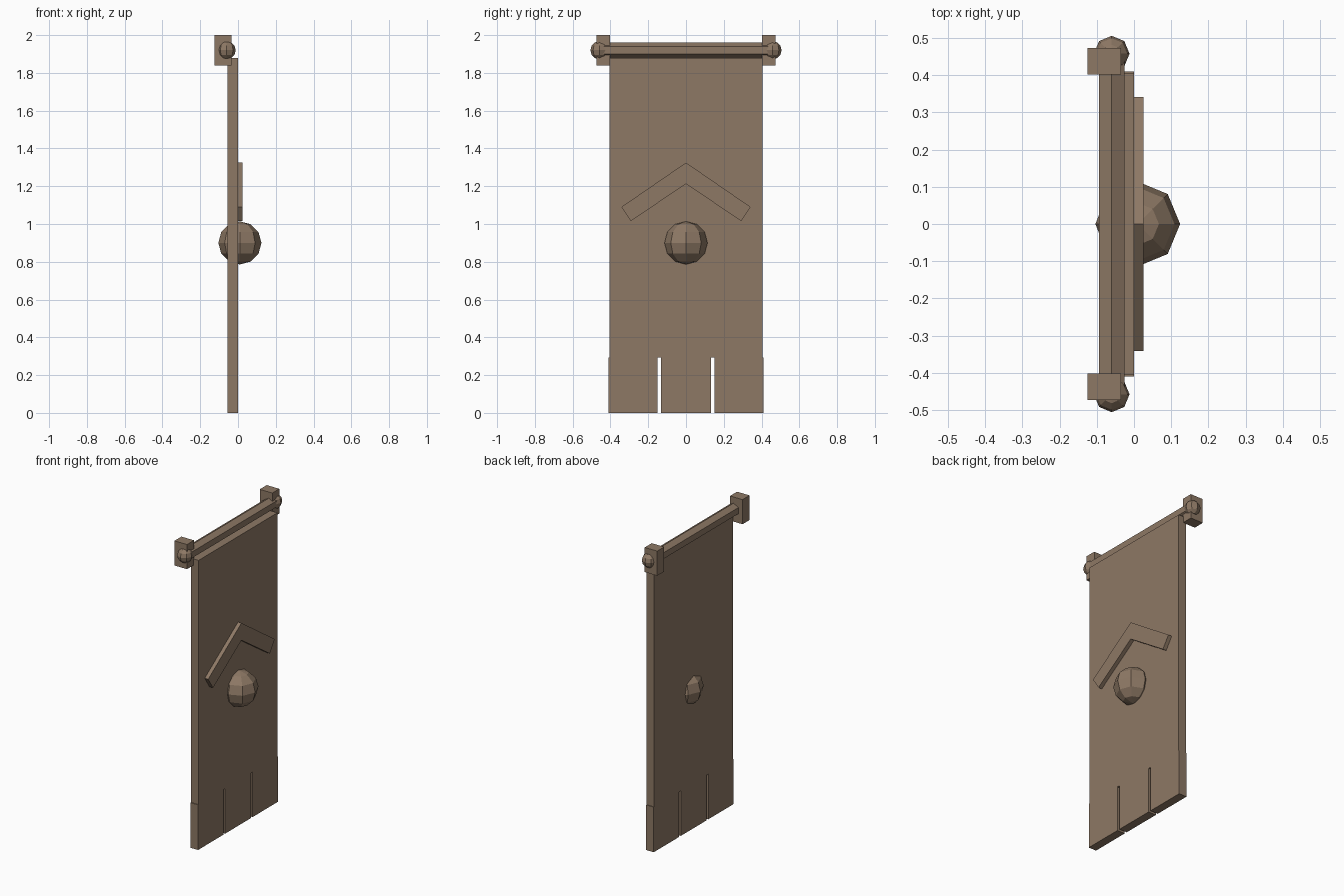
import bpy
import bmesh
from math import pi
from mathutils import Matrix, Vector

cube = bpy.data.objects.get("Cube")
if cube:
    bpy.data.objects.remove(cube, do_unlink=True)

# One aged-brown colour for everything
BROWN = (0.27, 0.19, 0.13, 1.0)
brown = bpy.data.materials.new("aged_brown")
brown.use_nodes = True
brown.diffuse_color = BROWN
shader = brown.node_tree.nodes["Principled BSDF"]
shader.inputs["Base Color"].default_value = BROWN
shader.inputs["Roughness"].default_value = 0.9


def finish(name, bm):
    bmesh.ops.recalc_face_normals(bm, faces=bm.faces)
    mesh = bpy.data.meshes.new(name)
    bm.to_mesh(mesh)
    bm.free()
    mesh.materials.append(brown)
    obj = bpy.data.objects.new(name, mesh)
    bpy.context.collection.objects.link(obj)
    return obj


def box(name, low, high):
    low, high = Vector(low), Vector(high)
    bm = bmesh.new()
    place = Matrix.Translation((low + high) / 2) @ Matrix.Diagonal((*(high - low), 1))
    bmesh.ops.create_cube(bm, size=1, matrix=place)
    return finish(name, bm)


def ball(name, centre, radius):
    bm = bmesh.new()
    bmesh.ops.create_uvsphere(bm, u_segments=8, v_segments=6, radius=radius,
                              matrix=Matrix.Translation(centre))
    return finish(name, bm)


def plate(name, outline, x0, x1):
    """Extrude an outline of (y, z) points along x."""
    bm = bmesh.new()
    face = bm.faces.new([bm.verts.new((x0, y, z)) for y, z in outline])
    moved = bmesh.ops.extrude_face_region(bm, geom=[face], use_keep_orig=True)["geom"]
    verts = [v for v in moved if isinstance(v, bmesh.types.BMVert)]
    bmesh.ops.translate(bm, verts=verts, vec=(x1 - x0, 0, 0))
    return finish(name, bm)


# Hanging cloth, with three tabs along the bottom
BACK, FACE = -0.055, 0.0
box("cloth_panel", (BACK, -0.405, 0.293), (FACE, 0.405, 1.88))
for name, y0, y1 in (("front_tab", -0.41, -0.15),
                     ("middle_tab", -0.132, 0.132),
                     ("back_tab", 0.15, 0.41)):
    box(name, (BACK, y0, 0), (FACE, y1, 0.293))

# Emblem: chevron over a round boss
right_half = [(0, 1.325), (0.342, 1.09), (0.292, 1.015), (0, 1.213)]
left_half = [(-y, z) for y, z in right_half[2:0:-1]]
plate("chevron", right_half + left_half, FACE, 0.025)
ball("round_boss", (0.01, 0, 0.9), 0.114)

# Six-sided rod, with an edge on top
ROD_X, ROD_Z = -0.06, 1.92
bm = bmesh.new()
bmesh.ops.create_cone(bm, cap_ends=True, segments=6, radius1=0.04, radius2=0.04,
                      depth=0.9,
                      matrix=Matrix.Translation((ROD_X, 0, ROD_Z)) @ Matrix.Rotation(pi / 2, 4, 'X'))
finish("hanging_rod", bm)

# Wall brackets and finials at both ends
for end, side in (("front", -1), ("back", 1)):
    y0, y1 = sorted((side * 0.402, side * 0.474))
    box(end + "_bracket", (-0.125, y0, 1.84), (-0.035, y1, 2.0))
    ball(end + "_finial", (ROD_X, side * 0.458, ROD_Z), 0.048)
